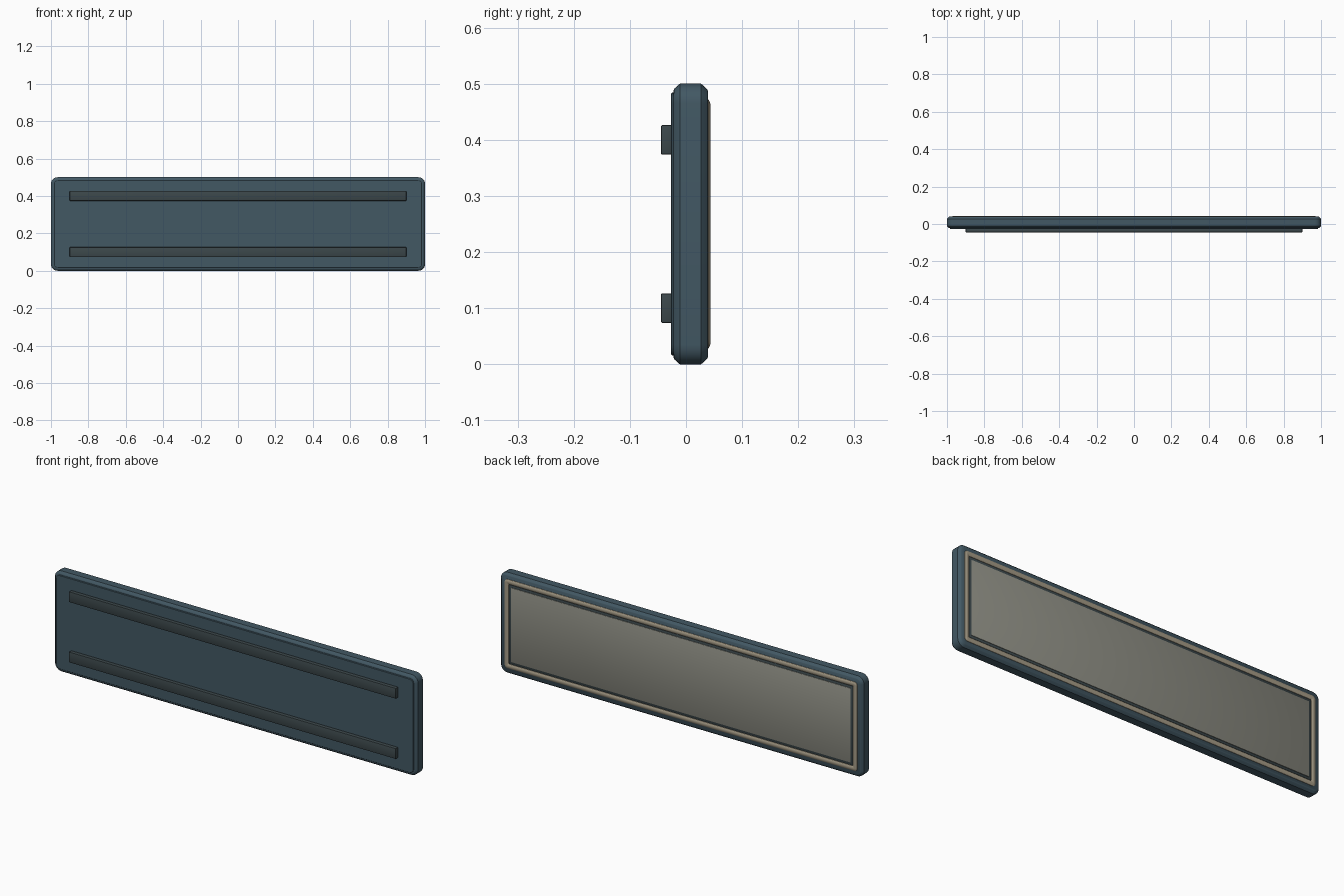
import bpy, bmesh, math

if "Cube" in bpy.data.objects:
    bpy.data.objects.remove(bpy.data.objects["Cube"])

W, H = 1.0, 0.25          # half width, half height
CZ = 0.25                 # centre height


def material(name, rgb):
    m = bpy.data.materials.new(name)
    m.diffuse_color = (*rgb, 1)
    m.use_nodes = True
    m.node_tree.nodes["Principled BSDF"].inputs["Base Color"].default_value = m.diffuse_color
    return m


def outline(inset, radius, seg=6):
    """Rounded rectangle in xz, shrunk by inset."""
    r = max(radius - inset, 0.004)
    w, h = W - inset - r, H - inset - r
    pts = []
    for k, (sx, sz) in enumerate([(1, 1), (-1, 1), (-1, -1), (1, -1)]):
        for i in range(seg + 1):
            a = math.pi / 2 * (k + i / seg)
            pts.append((sx * w + r * math.cos(a), CZ + sz * h + r * math.sin(a)))
    return pts


def loft(name, profile, radius, mat, closed=False):
    """Sweep an (inset, y) profile round the rectangle."""
    bm = bmesh.new()
    rings = [[bm.verts.new((x, y, z)) for x, z in outline(ins, radius)]
             for ins, y in profile]
    n = len(rings[0])
    pairs = list(zip(rings, rings[1:]))
    if closed:
        pairs.append((rings[-1], rings[0]))
    else:
        bm.faces.new(rings[0])
        bm.faces.new(rings[-1])
    for a, b in pairs:
        for i in range(n):
            j = (i + 1) % n
            bm.faces.new((a[i], a[j], b[j], b[i]))
    bmesh.ops.recalc_face_normals(bm, faces=bm.faces)
    return finish(name, bm, mat)


def box(name, size, loc, bevel, mat):
    bm = bmesh.new()
    bmesh.ops.create_cube(bm, size=1)
    bmesh.ops.scale(bm, vec=size, verts=bm.verts)
    bmesh.ops.bevel(bm, geom=bm.edges[:], offset=bevel, segments=2,
                    profile=0.5, affect='EDGES')
    bmesh.ops.translate(bm, vec=loc, verts=bm.verts)
    return finish(name, bm, mat)


def finish(name, bm, mat):
    me = bpy.data.meshes.new(name)
    bm.to_mesh(me)
    bm.free()
    ob = bpy.data.objects.new(name, me)
    bpy.context.collection.objects.link(ob)
    me.materials.append(mat)
    bpy.ops.object.select_all(action='DESELECT')
    ob.select_set(True)
    bpy.context.view_layer.objects.active = ob
    bpy.ops.object.shade_smooth_by_angle(angle=math.radians(35))
    return ob


slate = material("slate", (0.055, 0.098, 0.127))
dark = material("dark_metal", (0.045, 0.064, 0.07))
beige = material("beige", (0.38, 0.33, 0.24))
grey = material("warm_grey", (0.27, 0.27, 0.23))

# Main slab with softened rims
loft("panel_body", [(0.012, -0.022), (0.009, -0.021), (0.0, -0.011),
                    (0.0, 0.027), (0.009, 0.037), (0.012, 0.039)], 0.035, slate)

# Raised plate on the front
loft("front_plate", [(0.016, -0.02), (0.016, -0.025), (0.018, -0.0265)], 0.035, slate)

# Two mounting rails
for name, z in (("lower_rail", 0.10), ("upper_rail", 0.40)):
    box(name, (1.8, 0.022, 0.052), (0, -0.0335, z), 0.002, dark)

# Rounded gasket bead round the back
bead = [(0.040 + 0.013 * math.cos(a), 0.0365 + 0.0075 * math.sin(a))
        for a in (2 * math.pi * i / 12 for i in range(12))]
loft("back_gasket", bead, 0.045, beige, closed=True)

# Dark seam and inner sheet on the back
box("back_seam", (1.896, 0.006, 0.396), (0, 0.037, CZ), 0.001, dark)
box("back_sheet", (1.87, 0.008, 0.37), (0, 0.038, CZ), 0.001, grey)
